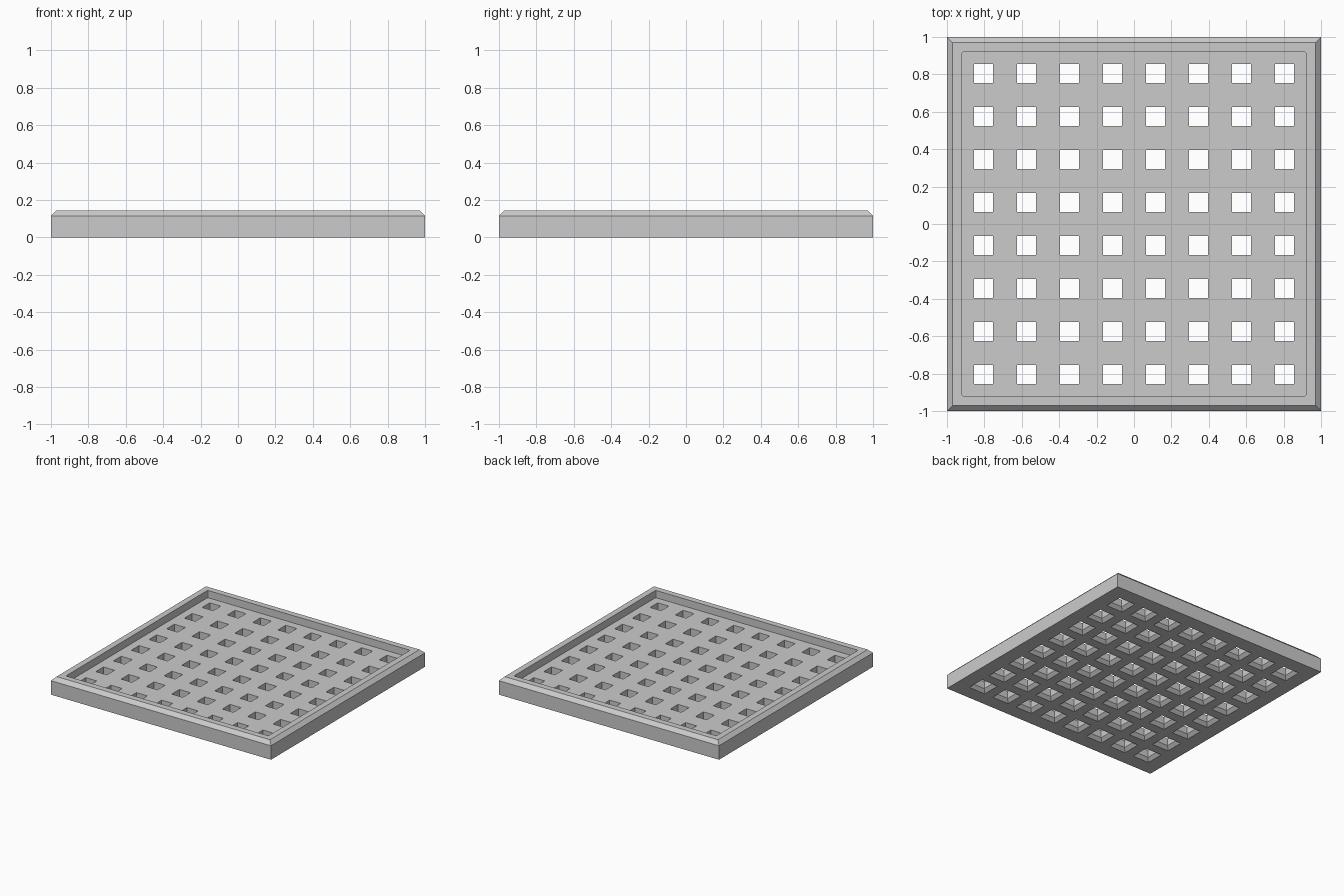
import bpy
import bmesh
from mathutils import Matrix

cube = bpy.data.objects.get("Cube")
if cube:
    bpy.data.objects.remove(cube, do_unlink=True)

HEIGHT = 0.145     # full height of the tray
CHAMFER = 0.03     # bevel around the outer top edge
BASIN = 0.92       # half width of the recess
FLOOR = 0.085      # height of the recess floor
PITCH = 0.23       # spacing of the drain holes
COUNT = 8          # holes per side
HOLE = 0.05        # half width of a hole
FLARE = 0.025      # widening of each hole at the underside

grey = bpy.data.materials.new("plain grey")
grey.use_nodes = True
colour = (0.6, 0.6, 0.6, 1)
grey.diffuse_color = colour
grey.node_tree.nodes["Principled BSDF"].inputs["Base Color"].default_value = colour


def square_stack(bm, levels, cx=0, cy=0):
    """Closed solid through square sections given as (half width, z)."""
    rings = [[bm.verts.new((cx + sx * h, cy + sy * h, z))
              for sx, sy in ((-1, -1), (1, -1), (1, 1), (-1, 1))]
             for h, z in levels]
    for low, high in zip(rings, rings[1:]):
        for i in range(4):
            j = (i + 1) % 4
            bm.faces.new((low[i], low[j], high[j], high[i]))
    bm.faces.new(rings[0][::-1])
    bm.faces.new(rings[-1])


def make_object(name, bm):
    mesh = bpy.data.meshes.new(name)
    bm.to_mesh(mesh)
    bm.free()
    mesh.materials.append(grey)
    obj = bpy.data.objects.new(name, mesh)
    bpy.context.collection.objects.link(obj)
    return obj


# Outer block with chamfered top edge
bm = bmesh.new()
square_stack(bm, [(1, 0), (1, HEIGHT - CHAMFER), (1 - CHAMFER, HEIGHT)])
tray = make_object("drain_tray", bm)

# Shallow recess with slightly eased corners
bm = bmesh.new()
square_stack(bm, [(BASIN, FLOOR), (BASIN, HEIGHT + 0.1)])
uprights = [e for e in bm.edges
            if abs(e.verts[0].co.z - e.verts[1].co.z) > 0.01]
bmesh.ops.bevel(bm, geom=uprights, offset=0.01, segments=2,
                profile=0.5, affect='EDGES')
basin_cutter = make_object("basin_cutter", bm)

# Square through holes, flared at the underside
bm = bmesh.new()
below = 0.02
start = -PITCH * (COUNT - 1) / 2
for row in range(COUNT):
    for col in range(COUNT):
        square_stack(bm, [(HOLE + FLARE + below, -below), (HOLE, FLARE),
                          (HOLE, FLOOR + 0.03)],
                     start + col * PITCH, start + row * PITCH)
hole_cutter = make_object("hole_cutter", bm)

# Cut the recess and holes, then keep only the finished tray
for cutter in (basin_cutter, hole_cutter):
    cutter.hide_render = True
    mod = tray.modifiers.new(cutter.name, 'BOOLEAN')
    mod.operation = 'DIFFERENCE'
    mod.solver = 'EXACT'
    mod.object = cutter

bpy.context.view_layer.update()
graph = bpy.context.evaluated_depsgraph_get()
finished = bpy.data.meshes.new_from_object(tray.evaluated_get(graph))
tray.modifiers.clear()
tray.data = finished
finished.materials.clear()
finished.materials.append(grey)
for poly in finished.polygons:
    poly.material_index = 0
    poly.use_smooth = False
for cutter in (basin_cutter, hole_cutter):
    bpy.data.objects.remove(cutter, do_unlink=True)
